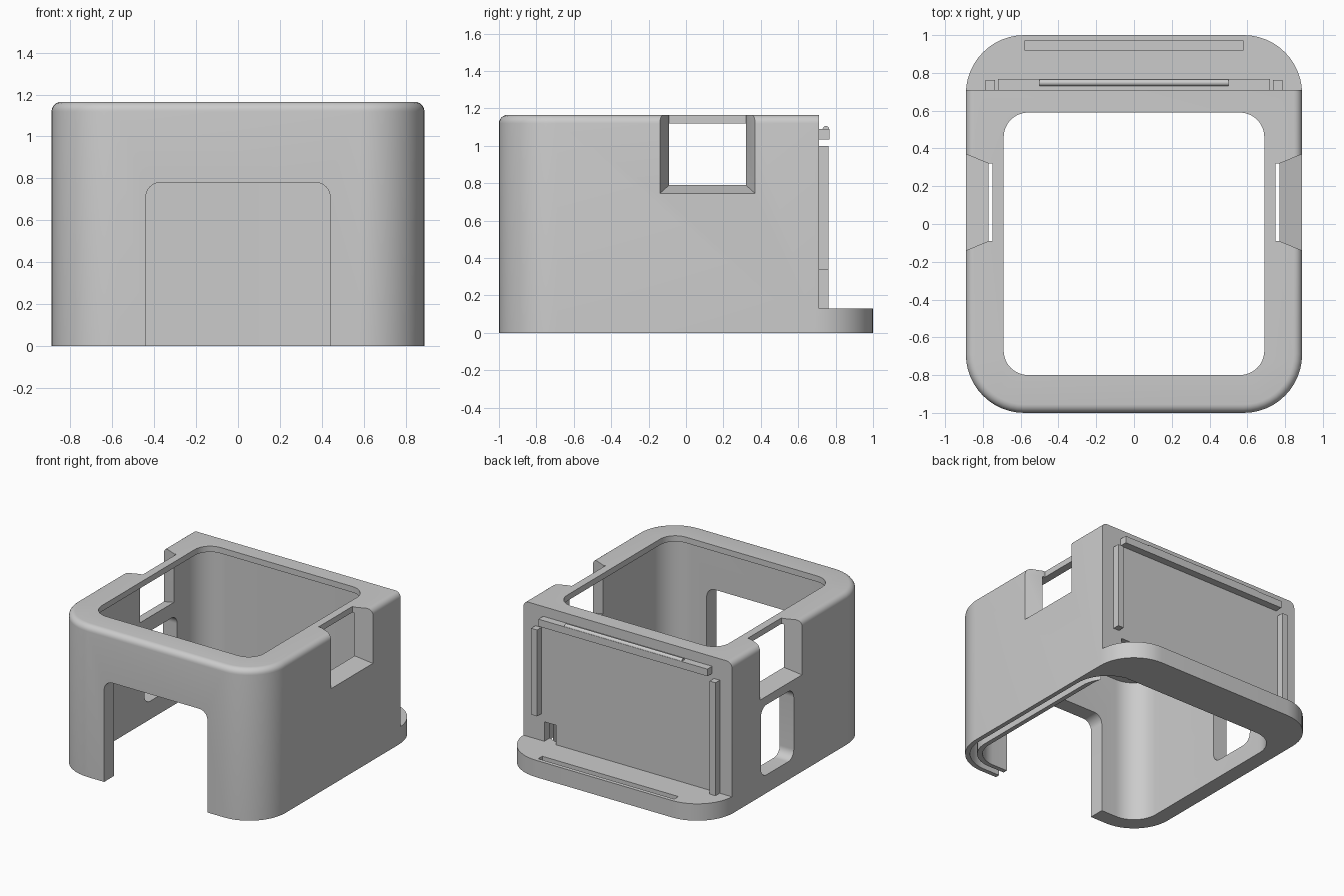
import bpy, bmesh
from math import sin, cos, pi, radians

if "Cube" in bpy.data.objects:
    bpy.data.objects.remove(bpy.data.objects["Cube"])

grey = bpy.data.materials.new("plain grey")
grey.diffuse_color = (0.6, 0.6, 0.6, 1)
grey.use_nodes = True
grey.node_tree.nodes["Principled BSDF"].inputs["Base Color"].default_value = (0.6, 0.6, 0.6, 1)


def rounded_rect(a0, a1, b0, b1, r, steps=12):
    """Counter-clockwise outline of a rectangle with round corners."""
    if r == 0:
        return [(a0, b0), (a1, b0), (a1, b1), (a0, b1)]
    centres = [(a1 - r, b1 - r), (a0 + r, b1 - r), (a0 + r, b0 + r), (a1 - r, b0 + r)]
    return [(ca + r * cos(pi / 2 * (q + i / steps)), cb + r * sin(pi / 2 * (q + i / steps)))
            for q, (ca, cb) in enumerate(centres) for i in range(steps + 1)]


def loft(name, rings):
    """Join matching rings of points into a closed solid."""
    bm = bmesh.new()
    loops = [[bm.verts.new(p) for p in ring] for ring in rings]
    n = len(loops[0])
    bm.faces.new(loops[0])
    bm.faces.new(loops[-1])
    for low, high in zip(loops, loops[1:]):
        for i in range(n):
            j = (i + 1) % n
            bm.faces.new((low[i], low[j], high[j], high[i]))
    bmesh.ops.recalc_face_normals(bm, faces=bm.faces)
    mesh = bpy.data.meshes.new(name)
    bm.to_mesh(mesh)
    bm.free()
    mesh.materials.append(grey)
    obj = bpy.data.objects.new(name, mesh)
    bpy.context.collection.objects.link(obj)
    return obj


def prism(name, outline, axis, lo, hi):
    """Extrude a 2D outline along one axis."""
    place = {"x": lambda a, b, d: (d, a, b),
             "y": lambda a, b, d: (a, d, b),
             "z": lambda a, b, d: (a, b, d)}[axis]
    return loft(name, [[place(a, b, d) for a, b in outline] for d in (lo, hi)])


def box(name, x0, x1, y0, y1, z0, z1):
    return prism(name, rounded_rect(x0, x1, y0, y1, 0), "z", z0, z1)


def activate(obj):
    bpy.ops.object.select_all(action="DESELECT")
    obj.select_set(True)
    bpy.context.view_layer.objects.active = obj


def cut(target, cutter):
    mod = target.modifiers.new("cut", "BOOLEAN")
    mod.operation = "DIFFERENCE"
    mod.solver = "EXACT"
    mod.object = cutter
    activate(target)
    bpy.ops.object.modifier_apply(modifier=mod.name)
    bpy.data.objects.remove(cutter)


def channel_edge(r):
    """One edge of the cable channel, from the doorway round to the back notch."""
    front = [(0.58 + r * cos(a), -0.69 + r * sin(a))
             for a in (radians(-90 + 7.5 * i) for i in range(13))]
    back = [(0.58 + r * cos(a), 0.4 + r * sin(a))
            for a in (radians(7.5 * i) for i in range(12))]
    return [(0.4, -0.69 - r)] + front + back


HEIGHT, BASE, FILLET, BACK = 1.165, 0.13, 0.045, 0.71
CHANNEL_TOP = 0.28

# Outer shell with a filleted top edge
rings = [(0, 0)] + [(FILLET * (1 - cos(t * pi / 12)), HEIGHT - FILLET * (1 - sin(t * pi / 12)))
                    for t in range(7)]
housing = loft("housing", [
    [(x, y, z) for x, y in rounded_rect(-0.89 + d, 0.89 - d, -1 + d, 1 - d, 0.31 - d)]
    for d, z in rings])

# Step at the back, leaving a low foot
cut(housing, box("step_cutter", -1, 1, BACK, 1.2, BASE, 1.4))

# Cavity open at the bottom, and the smaller top opening
cut(housing, prism("cavity_cutter", rounded_rect(-0.77, 0.77, -0.88, 0.67, 0.2),
                   "z", -0.1, 1.12))
cut(housing, prism("opening_cutter", rounded_rect(-0.69, 0.69, -0.8, 0.59, 0.13),
                   "z", 1.0, 1.3))

# Front doorway
cut(housing, prism("doorway_cutter", rounded_rect(-0.44, 0.44, -0.3, 0.78, 0.07),
                   "y", -1.1, -0.7))

# Flared side pockets, open at the top
for side in (-1, 1):
    sections = [(0.75, -0.09, 0.32, 0.79), (0.77, -0.09, 0.32, 0.79),
                (0.89, -0.14, 0.37, 0.745), (0.95, -0.165, 0.395, 0.72)]
    cut(housing, loft("pocket_cutter", [
        [(side * x, y, z) for y, z in rounded_rect(y0, y1, z0, 1.3, 0)]
        for x, y0, y1, z0 in sections]))

# Rounded window in the right wall
cut(housing, prism("window_cutter", rounded_rect(-0.04, 0.36, 0.14, 0.68, 0.07),
                   "x", -1, -0.6))

# Cable channel under the left wall, its exit notch at the back, and the foot slot
cut(housing, prism("channel_cutter", channel_edge(0.275) + channel_edge(0.225)[::-1],
                   "z", -0.1, CHANNEL_TOP))
cut(housing, box("notch_cutter", 0.61, 0.71, 0.56, 0.8, BASE, CHANNEL_TOP))
cut(housing, box("slot_cutter", -0.58, 0.58, 0.92, 0.97, 0.05, 0.2))

activate(housing)
bpy.ops.object.shade_smooth_by_angle(angle=radians(30))

# Back guide rails
box("left_rail", 0.735, 0.785, BACK, 0.762, 0.335, 1.0)
box("right_rail", -0.785, -0.735, BACK, 0.762, BASE, 1.0)

# Upper bar with a rounded ridge
box("top_bar", -0.72, 0.72, BACK, 0.768, 1.035, 1.09)
ridge = prism("bar_ridge", [(0.748 + 0.018 * cos(i * pi / 8), 1.088 + 0.018 * sin(i * pi / 8))
                            for i in range(9)], "x", -0.5, 0.5)
activate(ridge)
bpy.ops.object.shade_smooth_by_angle(angle=radians(30))
